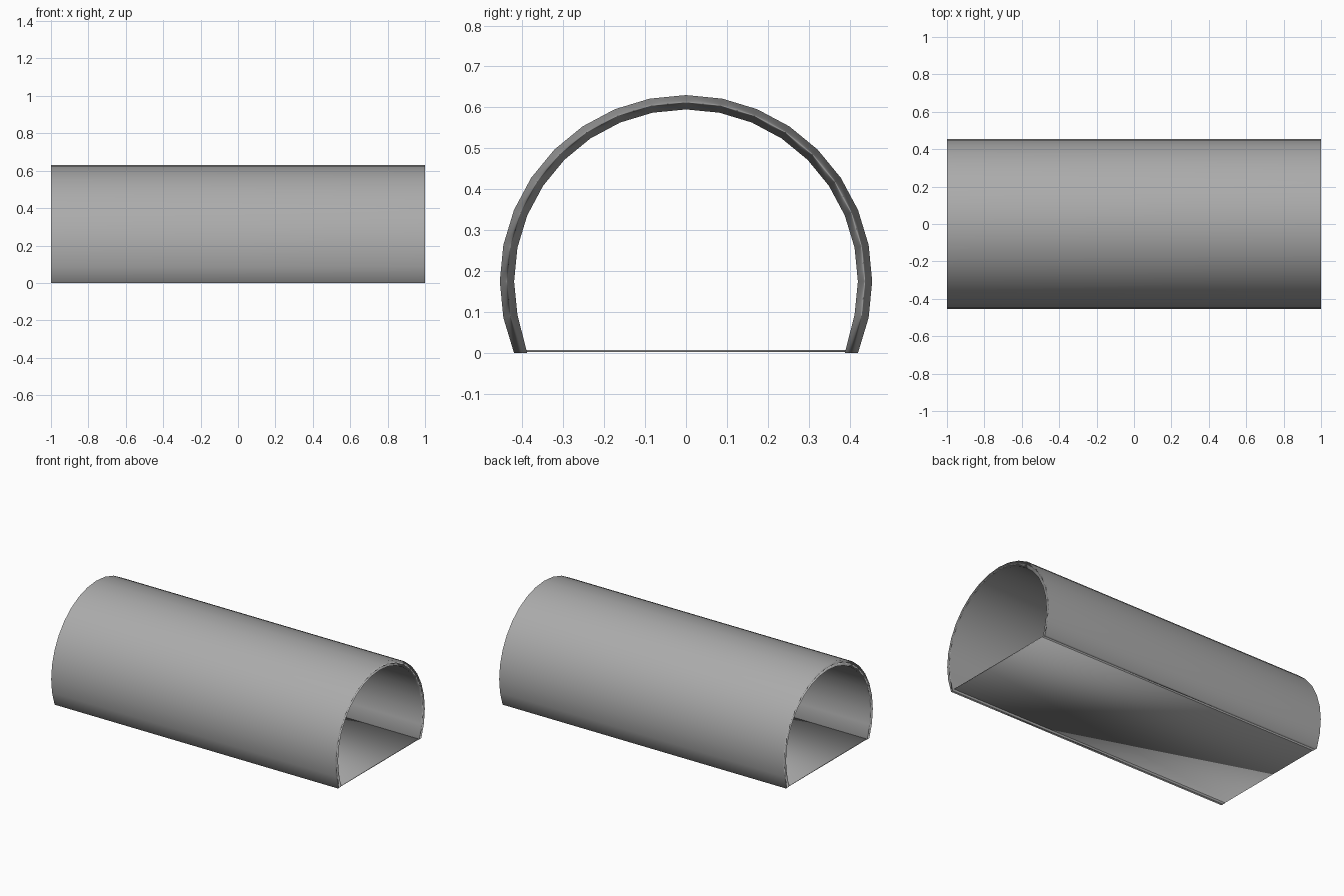
import bpy, bmesh
from math import sin, cos, radians

if "Cube" in bpy.data.objects:
    bpy.data.objects.remove(bpy.data.objects["Cube"])

R_OUT, R_IN, CZ, HALF = 0.455, 0.42, 0.175, 1.0

# Mid-dark grey
grey = bpy.data.materials.new("dark_grey")
grey.diffuse_color = (0.41, 0.41, 0.41, 1)
grey.use_nodes = True
grey.node_tree.nodes["Principled BSDF"].inputs["Base Color"].default_value = grey.diffuse_color


def arc(r):
    # 20 steps of 11.25 degrees, open at the bottom, feet cut level with the floor
    pts = []
    for i in range(21):
        a = radians(-112.5 + 11.25 * i)
        z = CZ + r * cos(a)
        pts.append((r * sin(a), 0.0 if i in (0, 20) else z))
    return pts


def extrude_profile(name, outer, inner):
    # Sweep a strip between two matching lines along x
    bm = bmesh.new()
    faces = []
    outer_v = [bm.verts.new((-HALF, y, z)) for y, z in outer]
    inner_v = [bm.verts.new((-HALF, y, z)) for y, z in inner]
    for i in range(len(outer) - 1):
        faces.append(bm.faces.new((outer_v[i], outer_v[i + 1], inner_v[i + 1], inner_v[i])))
    ext = bmesh.ops.extrude_face_region(bm, geom=faces, use_keep_orig=True)
    moved = [g for g in ext["geom"] if isinstance(g, bmesh.types.BMVert)]
    bmesh.ops.translate(bm, verts=moved, vec=(2 * HALF, 0, 0))
    bmesh.ops.recalc_face_normals(bm, faces=bm.faces[:])
    # Soft shading runs over every edge, including the rims
    for f in bm.faces:
        f.smooth = True
    mesh = bpy.data.meshes.new(name)
    bm.to_mesh(mesh)
    bm.free()
    mesh.materials.append(grey)
    obj = bpy.data.objects.new(name, mesh)
    bpy.context.collection.objects.link(obj)
    return obj


# Curved tunnel wall, shaded mostly by its large faces
shell = extrude_profile("tunnel_shell", arc(R_OUT), arc(R_IN))
weighted = shell.modifiers.new("weighted_normals", 'WEIGHTED_NORMAL')
weighted.mode = 'FACE_AREA'
weighted.weight = 50

# Thin floor between the feet
extrude_profile("tunnel_floor", [(-0.39, 0.007), (0.39, 0.007)],
                [(-0.39, 0.002), (0.39, 0.002)])
